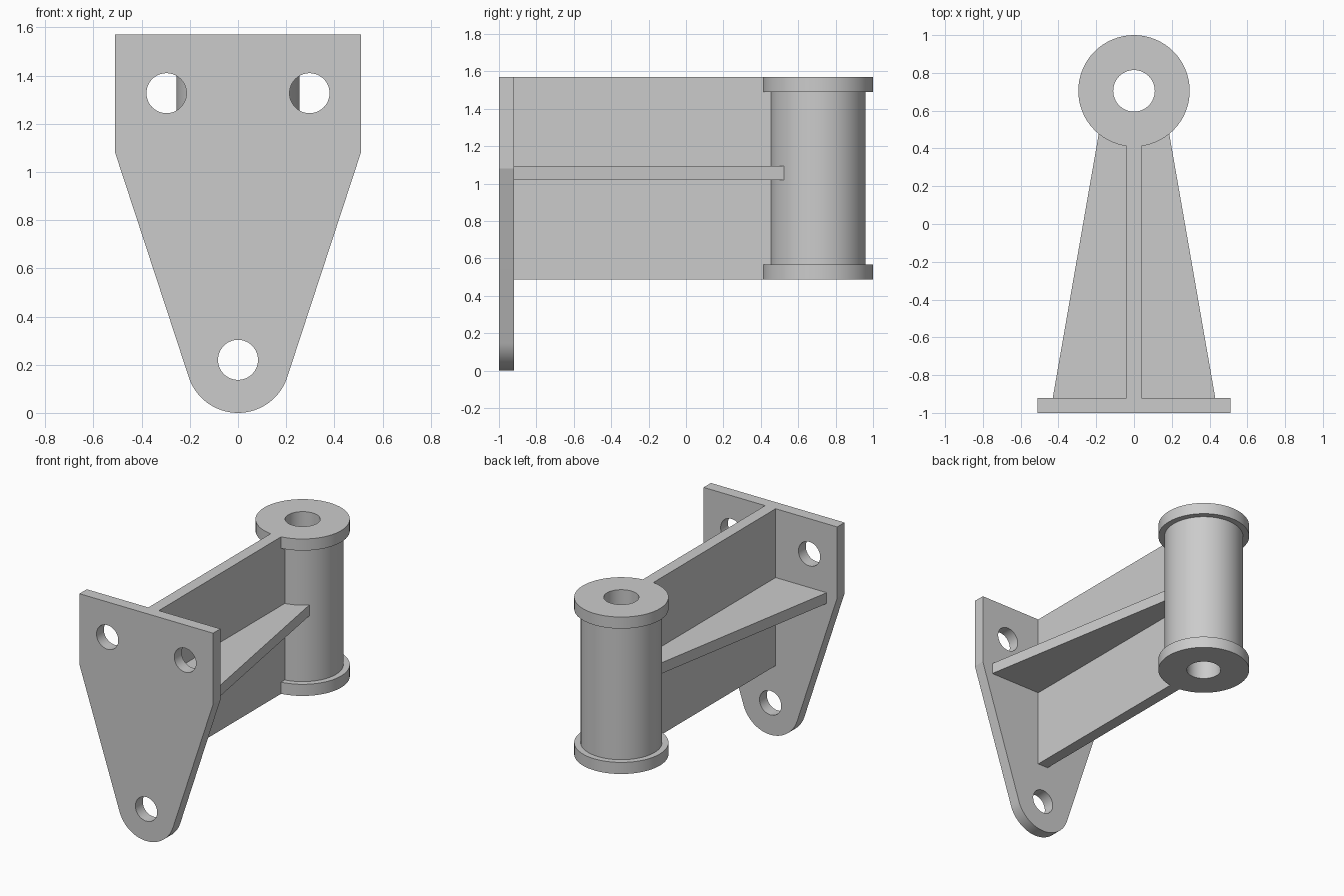
import bpy, bmesh
from math import sin, cos, radians, pi
from mathutils import Matrix, Vector

cube = bpy.data.objects.get("Cube")
if cube:
    bpy.data.objects.remove(cube, do_unlink=True)

steel = bpy.data.materials.new("light grey steel")
steel.use_nodes = True
grey = (0.6, 0.6, 0.6, 1)
steel.diffuse_color = grey
steel.node_tree.nodes["Principled BSDF"].inputs["Base Color"].default_value = grey


def finish(name, bm):
    """Turn a bmesh into a shaded, coloured object."""
    bmesh.ops.remove_doubles(bm, verts=bm.verts, dist=0.0005)
    bmesh.ops.recalc_face_normals(bm, faces=bm.faces)
    mesh = bpy.data.meshes.new(name)
    bm.to_mesh(mesh)
    bm.free()
    mesh.materials.append(steel)
    obj = bpy.data.objects.new(name, mesh)
    bpy.context.collection.objects.link(obj)
    bpy.ops.object.select_all(action='DESELECT')
    obj.select_set(True)
    bpy.context.view_layer.objects.active = obj
    bpy.ops.object.shade_smooth_by_angle(angle=radians(12))
    return obj


def arc(cx, cy, r, start=0, end=2 * pi, steps=64):
    return [(cx + r * cos(start + (end - start) * i / steps),
             cy + r * sin(start + (end - start) * i / steps)) for i in range(steps + 1)]


def circle(cx, cy, r):
    return arc(cx, cy, r)[:-1]


def slab(name, outlines, low, high, axes):
    """Extrude filled outlines (later ones are holes) from low to high along the third axis."""
    curve = bpy.data.curves.new(name + " outline", 'CURVE')
    curve.dimensions = '2D'
    curve.fill_mode = 'BOTH'
    curve.extrude = (high - low) / 2
    for points in outlines:
        spline = curve.splines.new('POLY')
        spline.points.add(len(points) - 1)
        for p, (u, v) in zip(spline.points, points):
            p.co = (u, v, 0, 1)
        spline.use_cyclic_u = True
    helper = bpy.data.objects.new(name + " outline", curve)
    bpy.context.collection.objects.link(helper)
    bpy.context.view_layer.update()
    mesh = helper.evaluated_get(bpy.context.evaluated_depsgraph_get()).to_mesh()
    bm = bmesh.new()
    bm.from_mesh(mesh)
    bpy.data.objects.remove(helper, do_unlink=True)
    frame = Matrix([Vector(a) for a in axes]).transposed()
    for v in bm.verts:
        v.co = frame @ (v.co + Vector((0, 0, (low + high) / 2)))
    return finish(name, bm)


X, Y, Z = (1, 0, 0), (0, 1, 0), (0, 0, 1)
TOP, BASE, RIM = 1.57, 0.487, 0.08       # bracket height range and flange thickness
PLATE_BACK, PIVOT = -0.92, 0.705

# Mounting plate with a rounded lower end and three bolt holes
lean = radians(18.2)
plate = [(0.51, TOP), (-0.51, TOP), (-0.51, 1.08)]
plate += arc(0, 0.215, 0.215, -pi + lean, -lean, 40)
plate += [(0.51, 1.08)]
holes = [circle(x, z, 0.083) for x, z in ((-0.297, 1.327), (0.297, 1.327), (0, 0.22))]
slab("mounting_plate", [plate] + holes, -1, PLATE_BACK, (X, Z, Y))

# Upright web, notched to fit under and over the sleeve flanges
web = [(PLATE_BACK, BASE), (0.414, BASE), (0.414, BASE + RIM), (0.457, BASE + RIM),
       (0.457, TOP - RIM), (0.414, TOP - RIM), (0.414, TOP), (PLATE_BACK, TOP)]
slab("upright_web", [web], -0.04, 0.04, (Y, Z, X))

# Tapered horizontal ribs on both sides of the web
for side, name in ((1, "left_rib"), (-1, "right_rib")):
    rib = [(0.04, PLATE_BACK), (0.43, PLATE_BACK), (0.178, 0.527), (0.04, 0.457)]
    slab(name, [[(side * x, y) for x, y in rib]], 1.02, 1.095, (X, Y, Z))

# Pivot sleeve: turned profile with two flanges and a through bore
BORE, BARREL, FLANGE = 0.11, 0.255, 0.295
profile = [(BORE, BASE), (FLANGE, BASE), (FLANGE, BASE + RIM), (BARREL, BASE + RIM),
           (BARREL, TOP - RIM), (FLANGE, TOP - RIM), (FLANGE, TOP), (BORE, TOP)]
bm = bmesh.new()
ring = [bm.verts.new((r, PIVOT, z)) for r, z in profile]
edges = [bm.edges.new((ring[i - 1], ring[i])) for i in range(len(ring))]
bmesh.ops.spin(bm, geom=ring + edges, cent=(0, PIVOT, 0), axis=Z,
               angle=2 * pi, steps=64, use_duplicate=False)
finish("pivot_sleeve", bm)
